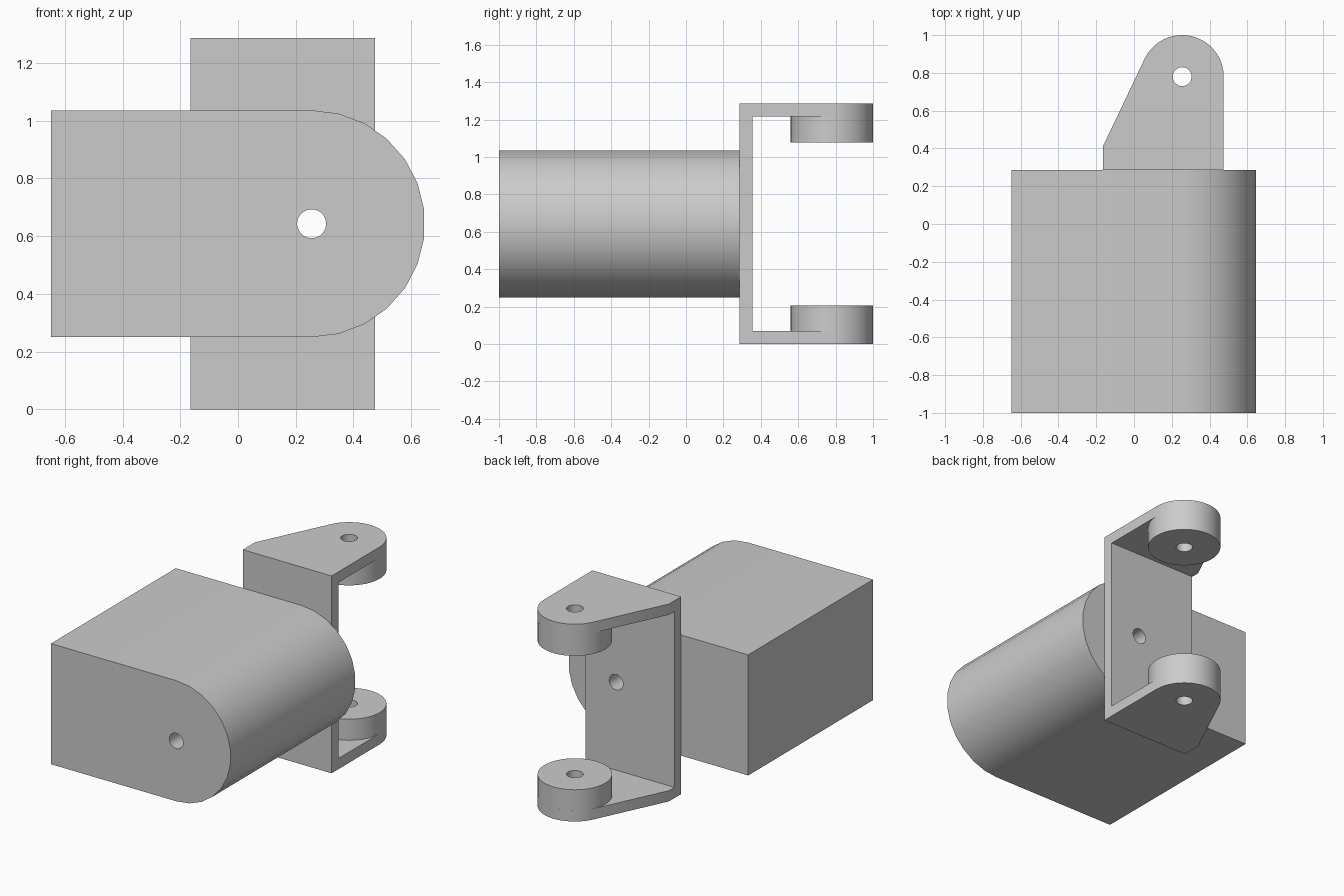
import bpy, bmesh
from math import radians, cos, sin, pi
from mathutils import Matrix

if "Cube" in bpy.data.objects:
    bpy.data.objects.remove(bpy.data.objects["Cube"])

grey = bpy.data.materials.new("plain grey")
grey.use_nodes = True
colour = (0.6, 0.6, 0.6, 1)
grey.diffuse_color = colour
grey.node_tree.nodes["Principled BSDF"].inputs["Base Color"].default_value = colour

PIVOT_X, PIVOT_Y, MID_Z = 0.255, 0.78, 0.643
BODY_R, EAR_R, HOLE_R = 0.393, 0.22, 0.05
HEIGHT, SHEET = 1.286, 0.07
BODY_BACK = 0.285


def arc(cx, cy, r, start, end, steps):
    angles = [radians(start + (end - start) * i / steps) for i in range(steps + 1)]
    return [(cx + r * cos(a), cy + r * sin(a)) for a in angles]


def circle(cx, cy, r, steps=48):
    return arc(cx, cy, r, 0, 360, steps)[:-1]


def extrude(name, loops, low, high, along_y=False):
    """Fill an outline with holes and extrude it along z, or along y."""
    bm = bmesh.new()
    for loop in loops:
        verts = [bm.verts.new((x, y, low)) for x, y in loop]
        for a, b in zip(verts, verts[1:] + verts[:1]):
            bm.edges.new((a, b))
    bmesh.ops.triangle_fill(bm, edges=bm.edges[:], use_beauty=True, normal=(0, 0, 1))
    grown = bmesh.ops.extrude_face_region(bm, geom=bm.faces[:], use_keep_orig=True)
    top = [g for g in grown["geom"] if isinstance(g, bmesh.types.BMVert)]
    bmesh.ops.translate(bm, verts=top, vec=(0, 0, high - low))
    if along_y:
        # Profile (x, z) is turned upright; the extrusion then runs along y
        bmesh.ops.transform(bm, verts=bm.verts[:], matrix=Matrix(
            ((1, 0, 0, 0), (0, 0, 1, 0), (0, 1, 0, 0), (0, 0, 0, 1))))
    bmesh.ops.recalc_face_normals(bm, faces=bm.faces[:])
    mesh = bpy.data.meshes.new(name)
    bm.to_mesh(mesh)
    bm.free()
    mesh.materials.append(grey)
    obj = bpy.data.objects.new(name, mesh)
    bpy.context.collection.objects.link(obj)
    return obj


def activate(obj):
    bpy.ops.object.select_all(action="DESELECT")
    obj.select_set(True)
    bpy.context.view_layer.objects.active = obj


def cut(obj, cutter):
    activate(obj)
    mod = obj.modifiers.new("cut", "BOOLEAN")
    mod.operation, mod.solver, mod.object = "DIFFERENCE", "EXACT", cutter
    bpy.ops.object.modifier_apply(modifier=mod.name)
    bpy.data.objects.remove(cutter)


# Body: block with one rounded side and a bore from front to back
outline = [(-0.648, MID_Z - BODY_R)] + arc(PIVOT_X, MID_Z, BODY_R, -90, 90, 13)
outline.append((-0.648, MID_Z + BODY_R))
bore = circle(PIVOT_X, MID_Z, HOLE_R)
body = extrude("body", [outline, bore], -1, BODY_BACK, along_y=True)

# Bracket: ear outline over the full height, hollowed to a U
ear = [(-0.165, BODY_BACK), (0.475, BODY_BACK)]
ear += arc(PIVOT_X, PIVOT_Y, EAR_R, 0, 154.5, 28) + [(-0.165, 0.41)]
pin_hole = circle(PIVOT_X, PIVOT_Y, HOLE_R)
bracket = extrude("bracket", [ear, pin_hole], 0, HEIGHT)
gap = [(-1, BODY_BACK + SHEET), (1, BODY_BACK + SHEET), (1, 2), (-1, 2)]
cut(bracket, extrude("gap_cutter", [gap], SHEET, HEIGHT - SHEET))
cut(bracket, extrude("bore_cutter", [bore], 0.2, 0.5, along_y=True))

# Bosses: rings on the inner faces of both ears
ring = [circle(PIVOT_X, PIVOT_Y, EAR_R, 64), pin_hole]
lower_boss = extrude("lower_boss", ring, SHEET, 0.207)
upper_boss = extrude("upper_boss", ring, HEIGHT - 0.207, HEIGHT - SHEET)

for obj in (body, bracket, lower_boss, upper_boss):
    activate(obj)
    bpy.ops.object.shade_smooth_by_angle(angle=radians(30))
